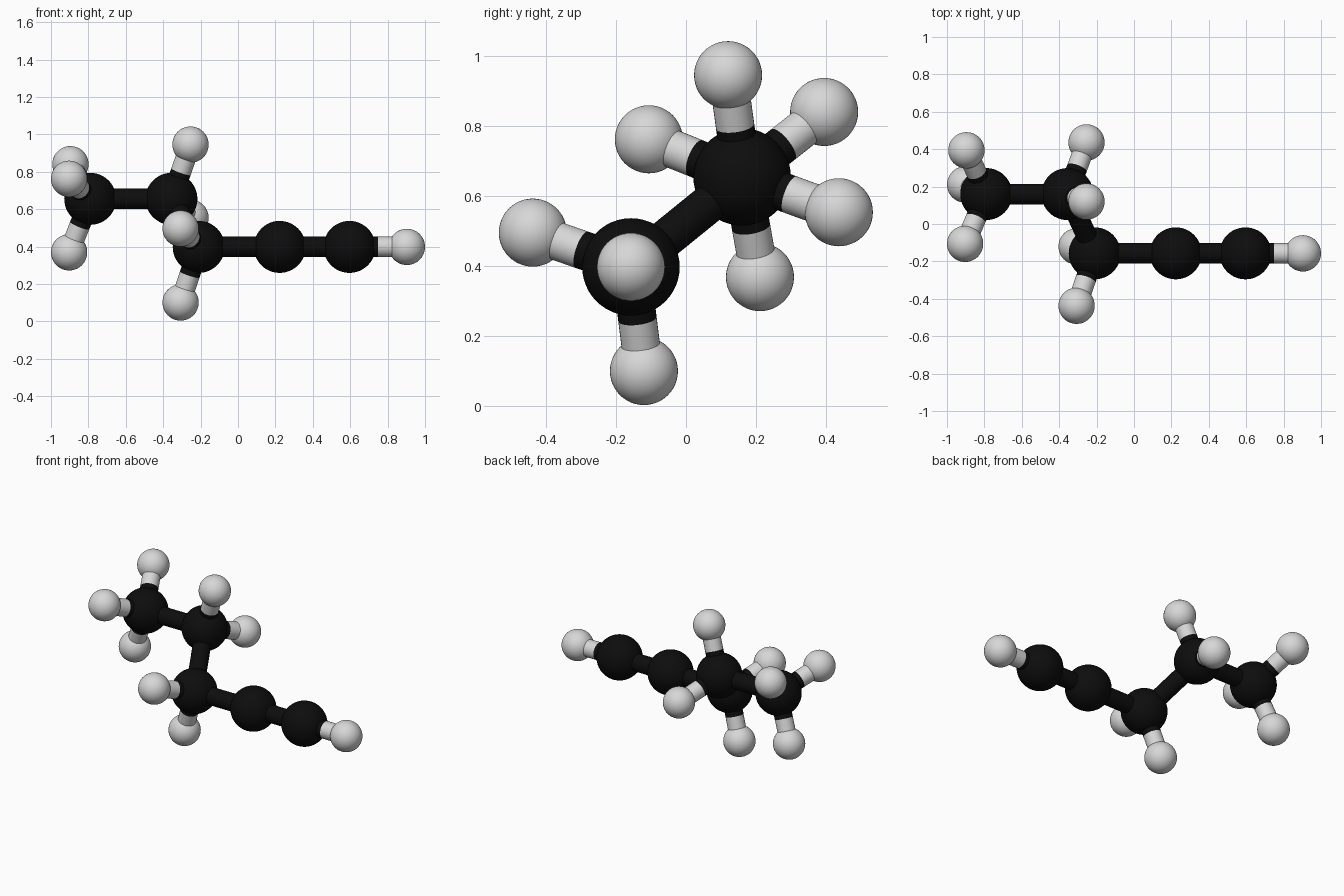
import bpy, math
from mathutils import Vector

if "Cube" in bpy.data.objects:
    bpy.data.objects.remove(bpy.data.objects["Cube"])

CARBON_R, HYDROGEN_R, BOND_R = 0.139, 0.097, 0.055


def material(name, colour):
    m = bpy.data.materials.new(name)
    m.diffuse_color = (*colour, 1)
    m.use_nodes = True
    m.node_tree.nodes["Principled BSDF"].inputs["Base Color"].default_value = m.diffuse_color
    return m


black = material("carbon black", (0.004, 0.004, 0.004))
white = material("hydrogen white", (0.68, 0.68, 0.68))


def finish(name, mat):
    ob = bpy.context.object
    ob.name = name
    ob.data.materials.append(mat)
    bpy.ops.object.shade_smooth_by_angle(angle=math.radians(40))


def ball(name, pos, radius, mat):
    bpy.ops.mesh.primitive_uv_sphere_add(segments=48, ring_count=24, radius=radius, location=pos)
    finish(name, mat)


def rod(name, a, b, mat):
    d = b - a
    bpy.ops.mesh.primitive_cylinder_add(
        vertices=32, radius=BOND_R, depth=d.length, location=(a + b) / 2,
        rotation=d.to_track_quat('Z', 'Y').to_euler())
    finish(name, mat)


# Carbon chain, each atom with the hydrogens attached to it
chain = [
    ((0.596, -0.157, 0.398), [(0.903, -0.157, 0.398)]),
    ((0.223, -0.157, 0.398), []),
    ((-0.210, -0.157, 0.398), [(-0.307, -0.437, 0.496), (-0.307, -0.120, 0.101)]),
    ((-0.356, 0.160, 0.655), [(-0.254, 0.120, 0.945), (-0.254, 0.436, 0.554)]),
    ((-0.790, 0.160, 0.655), [(-0.896, 0.394, 0.840), (-0.903, -0.106, 0.762),
                              (-0.903, 0.211, 0.369)]),
]

previous = None
for i, (c, hydrogens) in enumerate(chain, 1):
    c = Vector(c)
    ball(f"carbon_{i}", c, CARBON_R, black)
    if previous:
        rod(f"carbon_bond_{i - 1}", previous, c, black)
    # Hydrogen bonds are half black, half white
    for j, h in enumerate(hydrogens, 1):
        h = Vector(h)
        mid = (c + h) / 2
        ball(f"hydrogen_{i}_{j}", h, HYDROGEN_R, white)
        rod(f"inner_bond_{i}_{j}", c, mid, black)
        rod(f"outer_bond_{i}_{j}", mid, h, white)
    previous = c
